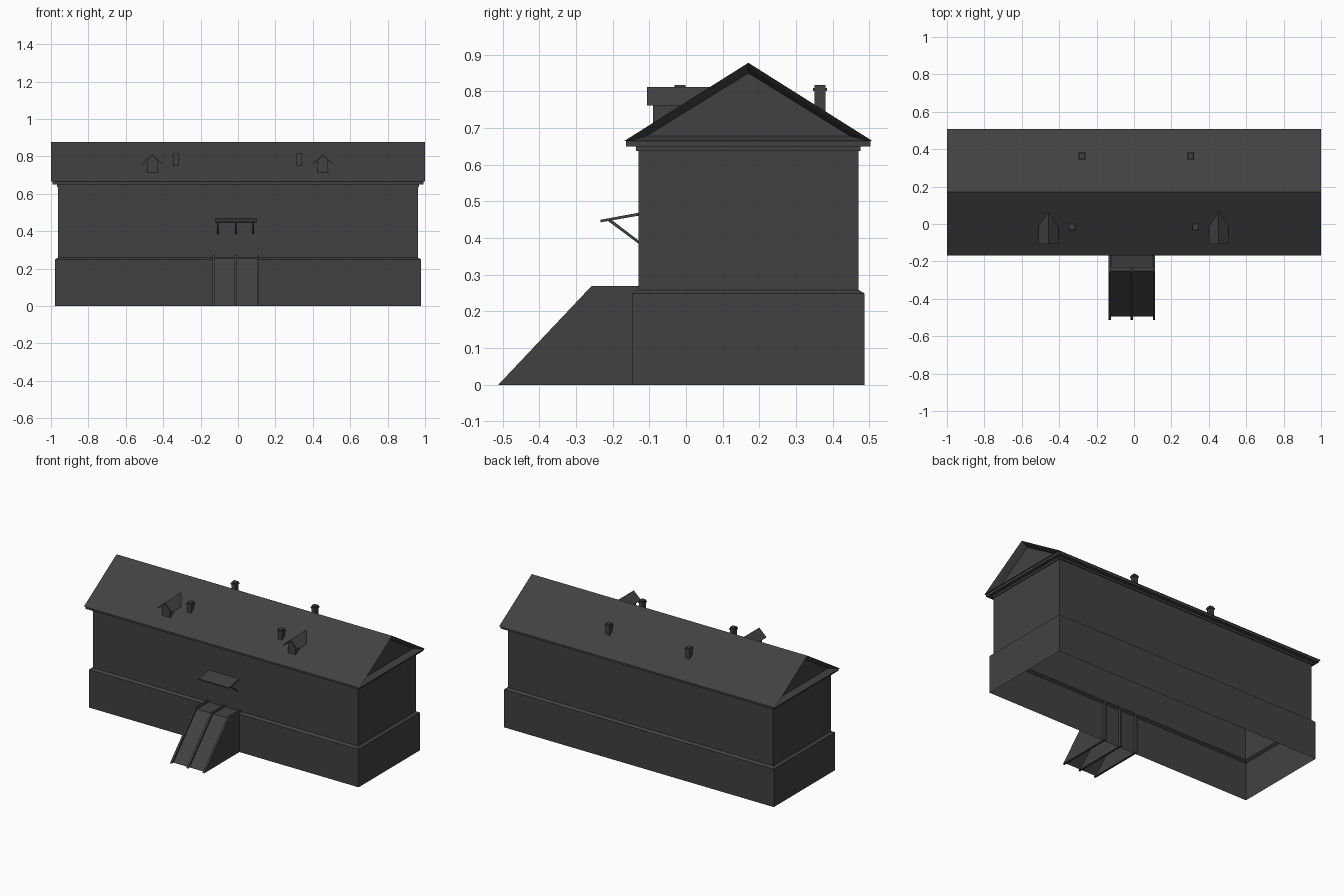
import bpy, bmesh, math

if "Cube" in bpy.data.objects:
    bpy.data.objects.remove(bpy.data.objects["Cube"])

CY = 0.17  # middle line of the house in y

grey = bpy.data.materials.new("dark grey")
grey.diffuse_color = (0.053, 0.053, 0.053, 1)
grey.use_nodes = True
grey.node_tree.nodes["Principled BSDF"].inputs["Base Color"].default_value = grey.diffuse_color


def finish(name, bm):
    bmesh.ops.recalc_face_normals(bm, faces=bm.faces)
    me = bpy.data.meshes.new(name)
    bm.to_mesh(me)
    bm.free()
    me.materials.append(grey)
    ob = bpy.data.objects.new(name, me)
    bpy.context.collection.objects.link(ob)
    return ob


def loft(name, rings, cap_first=True, cap_last=True):
    """Skin a list of point rings, optionally closing the ends."""
    bm = bmesh.new()
    vs = [[bm.verts.new(p) for p in r] for r in rings]
    n = len(rings[0])
    for a, b in zip(vs, vs[1:]):
        for i in range(n):
            j = (i + 1) % n
            bm.faces.new((a[i], a[j], b[j], b[i]))
    if cap_first:
        bm.faces.new(vs[0][::-1])
    if cap_last:
        bm.faces.new(vs[-1])
    return finish(name, bm)


def rect(cx, cy, hx, hy, z):
    return [(cx - hx, cy - hy, z), (cx + hx, cy - hy, z),
            (cx + hx, cy + hy, z), (cx - hx, cy + hy, z)]


def prism(name, profile, x0, x1):
    """Extrude a (y, z) profile along x."""
    return loft(name, [[(x, y, z) for y, z in profile] for x in (x0, x1)])


# House shell: plinth, sloped ledge and upper wall, open underneath
loft("walls", [rect(0, CY, 0.978, 0.317, 0), rect(0, CY, 0.978, 0.317, 0.249),
               rect(0, CY, 0.962, 0.300, 0.259), rect(0, CY, 0.962, 0.300, 0.638)],
     False, False)

# Stepped cornice
loft("lower_cornice", [rect(0, CY, 0.968, 0.306, z) for z in (0.637, 0.651)])
loft("upper_cornice", [rect(0, CY, 0.992, 0.333, z) for z in (0.650, 0.666)])


# Main roof with recessed gables at both ends
def tri(x, half, z0, z1):
    return [(x, CY - half, z0), (x, CY + half, z0), (x, CY, z1)]


gable = [(0.957, 0.278, 0.678, 0.850), (0.985, 0.316, 0.668, 0.866),
         (1.0, 0.338, 0.665, 0.878)]
loft("main_roof", [tri(-x, h, a, b) for x, h, a, b in gable]
     + [tri(x, h, a, b) for x, h, a, b in gable[::-1]])

# Dormers on the front slope
for x, side in ((-0.458, "left"), (0.453, "right")):
    body = [(x - 0.029, 0.70), (x + 0.029, 0.70), (x + 0.029, 0.778),
            (x, 0.804), (x - 0.029, 0.778)]
    loft("dormer_body_" + side, [[(px, y, pz) for px, pz in body] for y in (-0.09, 0.03)])
    hood = [(x - 0.053, 0.762), (x, 0.812), (x + 0.053, 0.762),
            (x + 0.046, 0.761), (x, 0.804), (x - 0.046, 0.761)]
    loft("dormer_roof_" + side, [[(px, y, pz) for px, pz in hood] for y in (-0.106, 0.07)])

# Chimneys with a collar near the top
for i, (x, y) in enumerate(((-0.333, -0.017), (0.328, -0.017), (-0.278, 0.365), (0.303, 0.365))):
    steps = ((0.015, 0.68), (0.015, 0.801), (0.019, 0.801),
             (0.019, 0.809), (0.015, 0.810), (0.015, 0.818))
    loft("chimney_%d" % (i + 1), [rect(x, y, h, h, z) for h, z in steps])

# Entrance stair: three side walls with sloped flights and a landing between
rail = [(-0.512, 0), (-0.257, 0.27), (-0.13, 0.27), (-0.13, 0)]
for x, name in ((-0.129, "left"), (-0.011, "middle"), (0.107, "right")):
    prism("stair_wall_" + name, rail, x - 0.0065, x + 0.0065)
bm = bmesh.new()
rows = [[bm.verts.new((x, y, z)) for x in (-0.125, 0.103)]
        for y, z in ((-0.494, 0), (-0.25, 0.258), (-0.13, 0.258))]
for a, b in zip(rows, rows[1:]):
    bm.faces.new((a[0], a[1], b[1], b[0]))
finish("stair_flight", bm)

# Canopy over the entrance with three braces
prism("canopy", [(-0.233, 0.443), (-0.13, 0.461), (-0.13, 0.469), (-0.233, 0.450)], -0.12, 0.098)
for x, name in ((-0.108, "left"), (-0.012, "middle"), (0.082, "right")):
    prism("canopy_brace_" + name,
          [(-0.213, 0.447), (-0.13, 0.385), (-0.13, 0.394), (-0.202, 0.449)],
          x - 0.0035, x + 0.0035)
